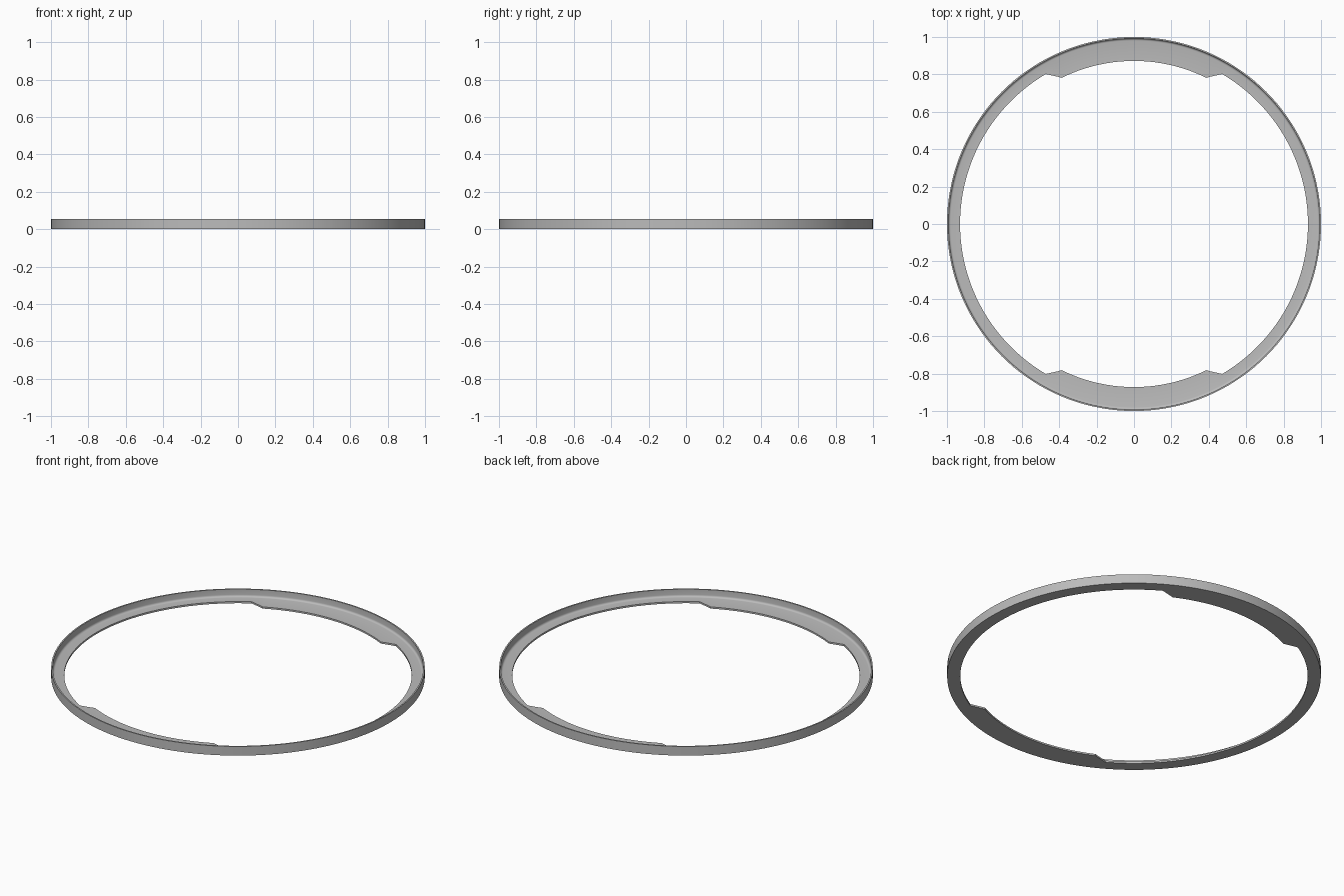
import bpy
import bmesh
from math import sin, cos, radians, pi

cube = bpy.data.objects.get("Cube")
if cube:
    bpy.data.objects.remove(cube, do_unlink=True)

HEIGHT, FLANGE, WALL, FILLET = 0.054, 0.01, 0.008, 0.012
RING_INNER, TAB_INNER = 0.93, 0.872
TAB_START, TAB_FULL = 59.5, 63.7  # degrees from the x axis

# Plain grey material
grey = bpy.data.materials.new("satin grey")
grey.use_nodes = True
colour = (0.5, 0.5, 0.5, 1)
grey.diffuse_color = colour
grey.node_tree.nodes["Principled BSDF"].inputs["Base Color"].default_value = colour


def inner_radius(angle):
    """Inner edge of the flange, stepping inwards at the two tabs."""
    a = angle % 180
    a = min(a, 180 - a)
    t = min(max((a - TAB_START) / (TAB_FULL - TAB_START), 0), 1)
    return RING_INNER + (TAB_INNER - RING_INNER) * t


def section(angle):
    """L-shaped section: flat flange, small fillet and upright rim."""
    r = inner_radius(angle)
    foot = 1 - WALL
    pts = [(r, 0), (1, 0), (1, HEIGHT), (foot, HEIGHT)]
    for i in range(5):
        f = i / 4 * pi / 2
        pts.append((foot - FILLET * (1 - cos(f)),
                    FLANGE + FILLET * (1 - sin(f))))
    pts.append((r, FLANGE))
    return pts


# Sweep angles, with exact stops at the tab corners
stops = {i * 2.5 for i in range(144)}
for a in (TAB_START, TAB_FULL):
    stops |= {a, 180 - a, 180 + a, 360 - a}

bm = bmesh.new()
rings = []
for angle in sorted(stops):
    c, s = cos(radians(angle)), sin(radians(angle))
    rings.append([bm.verts.new((r * c, r * s, z)) for r, z in section(angle)])
for a, b in zip(rings, rings[1:] + rings[:1]):
    for i in range(len(a)):
        j = (i + 1) % len(a)
        bm.faces.new((a[i], b[i], b[j], a[j]))
bmesh.ops.recalc_face_normals(bm, faces=bm.faces)

mesh = bpy.data.meshes.new("retaining_ring")
bm.to_mesh(mesh)
bm.free()
mesh.materials.append(grey)
ring = bpy.data.objects.new("retaining_ring", mesh)
bpy.context.collection.objects.link(ring)

# Smooth curves with sharp rim edges and tab corners
bpy.context.view_layer.objects.active = ring
ring.select_set(True)
bpy.ops.object.shade_smooth_by_angle(angle=radians(30))
